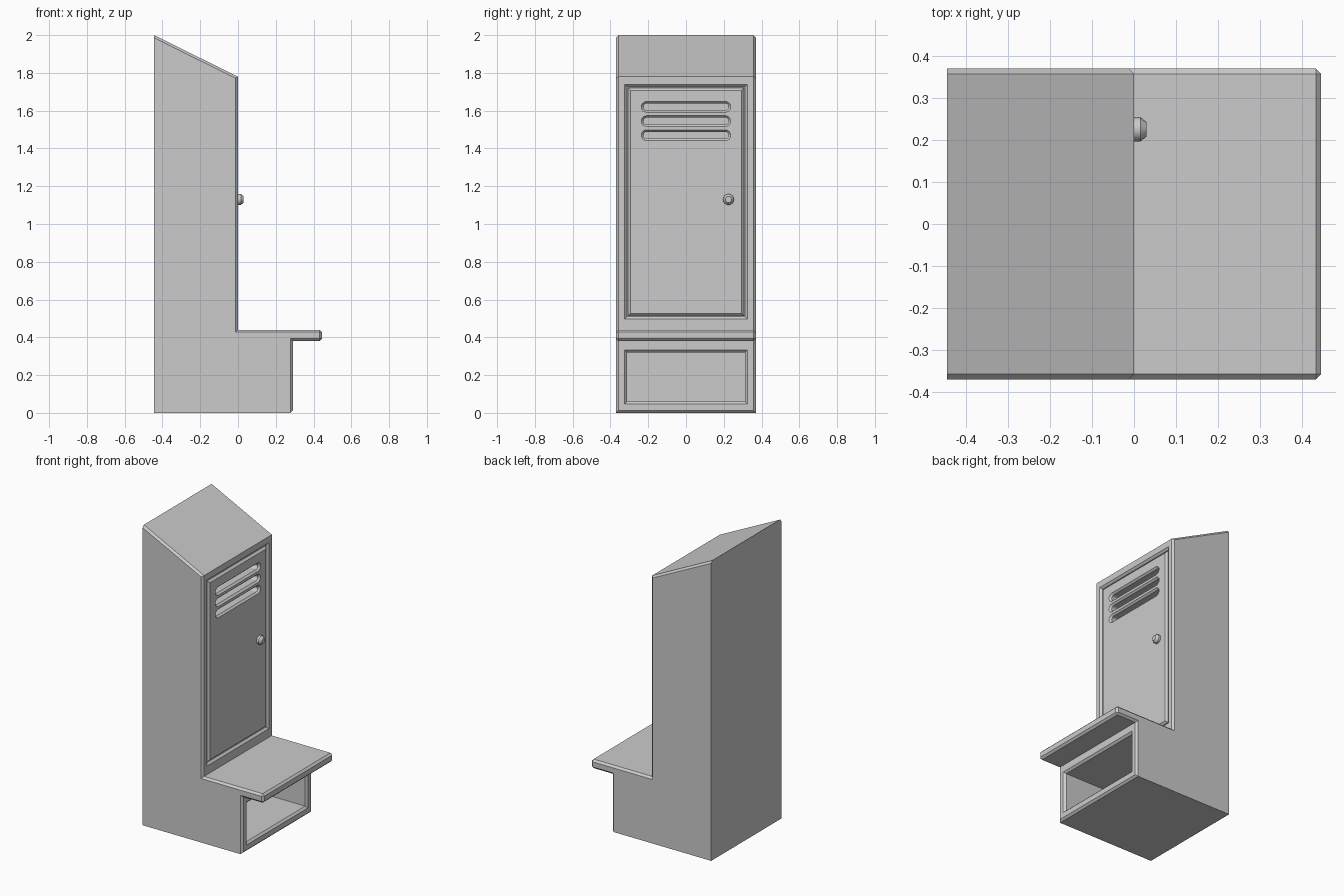
import bpy, bmesh, math

if "Cube" in bpy.data.objects:
    bpy.data.objects.remove(bpy.data.objects["Cube"])

W = 0.37      # half width of the locker
C = 0.013     # chamfer size


def to_object(name, bm):
    bmesh.ops.recalc_face_normals(bm, faces=bm.faces)
    me = bpy.data.meshes.new(name)
    bm.to_mesh(me)
    bm.free()
    ob = bpy.data.objects.new(name, me)
    bpy.context.collection.objects.link(ob)
    return ob


def loft(name, sections):
    """Closed solid through outlines of (y, z) points placed at given x."""
    bm = bmesh.new()
    rings = [[bm.verts.new((x, y, z)) for y, z in pts] for x, pts in sections]
    n = len(rings[0])
    for a, b in zip(rings, rings[1:]):
        for i in range(n):
            j = (i + 1) % n
            bm.faces.new((a[i], a[j], b[j], b[i]))
    bm.faces.new(rings[0])
    bm.faces.new(rings[-1])
    return to_object(name, bm)


def rect(z0, z1, half, grow=0.0):
    h, a, b = half + grow, z0 - grow, z1 + grow
    return [(-h, a), (h, a), (h, b), (-h, b)]


def capsule(cy, cz, half, r, n=8):
    pts = []
    for side, start in ((1, -90), (-1, 90)):
        for i in range(n + 1):
            t = math.radians(start + 180 * i / n)
            pts.append((cy + side * half + r * math.cos(t), cz + r * math.sin(t)))
    return pts


def circle(cy, cz, r, n=16):
    return [(cy + r * math.cos(math.tau * i / n), cz + r * math.sin(math.tau * i / n))
            for i in range(n)]


def cut(ob, cutter):
    m = ob.modifiers.new("cut", 'BOOLEAN')
    m.operation = 'DIFFERENCE'
    m.solver = 'EXACT'
    m.object = cutter
    bpy.context.view_layer.objects.active = ob
    bpy.ops.object.modifier_apply(modifier=m.name)


# Locker body with bench: side profile extruded, visible edges chamfered
profile = [(-0.445, 0), (0.29, 0), (0.29, 0.38), (0.445, 0.38), (0.445, 0.44),
           (0, 0.44), (0, 1.78), (-0.445, 2.0)]
bm = bmesh.new()
near = [bm.verts.new((x, -W, z)) for x, z in profile]
far = [bm.verts.new((x, W, z)) for x, z in profile]
bm.faces.new(near)
bm.faces.new(far)
n = len(profile)
for i in range(n):
    j = (i + 1) % n
    bm.faces.new((near[i], near[j], far[j], far[i]))
bmesh.ops.recalc_face_normals(bm, faces=bm.faces)
edges = [bm.edges.get((s[i], s[i + 1])) for s in (near, far) for i in range(1, n - 1)]
edges += [bm.edges.get((near[i], far[i])) for i in (1, 3, 4)]
bmesh.ops.bevel(bm, geom=edges, offset=C, offset_type='OFFSET', segments=1,
                profile=0.5, affect='EDGES')
body = to_object("locker_body", bm)

# Openings with chamfered mouths: door recess and bench cubby
recess = loft("door_recess_cutter", [
    (0.01, rect(0.51, 1.725, 0.312, 0.023)), (-C, rect(0.51, 1.725, 0.312)),
    (-0.02, rect(0.51, 1.725, 0.312))])
cubby = loft("cubby_cutter", [
    (0.30, rect(0.06, 0.32, 0.312, 0.023)), (0.29 - C, rect(0.06, 0.32, 0.312)),
    (-0.40, rect(0.06, 0.32, 0.312))])
cut(body, recess)
cut(body, cubby)

# Door panel, chamfered on the front and sunk slightly into the body
door = loft("door", [
    (0, rect(0.514, 1.721, 0.308, -C)), (-C, rect(0.514, 1.721, 0.308)),
    (-0.03, rect(0.514, 1.721, 0.308))])

# Three vent slots through the door
slots = []
for z in (1.62, 1.545, 1.47):
    slot = loft("slot_cutter", [
        (0.01, capsule(0, z, 0.208, 0.038)), (-0.012, capsule(0, z, 0.208, 0.018)),
        (-0.10, capsule(0, z, 0.208, 0.018))])
    cut(door, slot)
    cut(body, slot)
    slots.append(slot)

for helper in [recess, cubby] + slots:
    bpy.data.objects.remove(helper, do_unlink=True)

# Door knob
knob = loft("door_knob", [
    (-0.01, circle(0.225, 1.13, 0.029)), (0.015, circle(0.225, 1.13, 0.029)),
    (0.03, circle(0.225, 1.13, 0.017))])
bpy.ops.object.select_all(action='DESELECT')
knob.select_set(True)
bpy.context.view_layer.objects.active = knob
bpy.ops.object.shade_smooth_by_angle(angle=math.radians(30))
